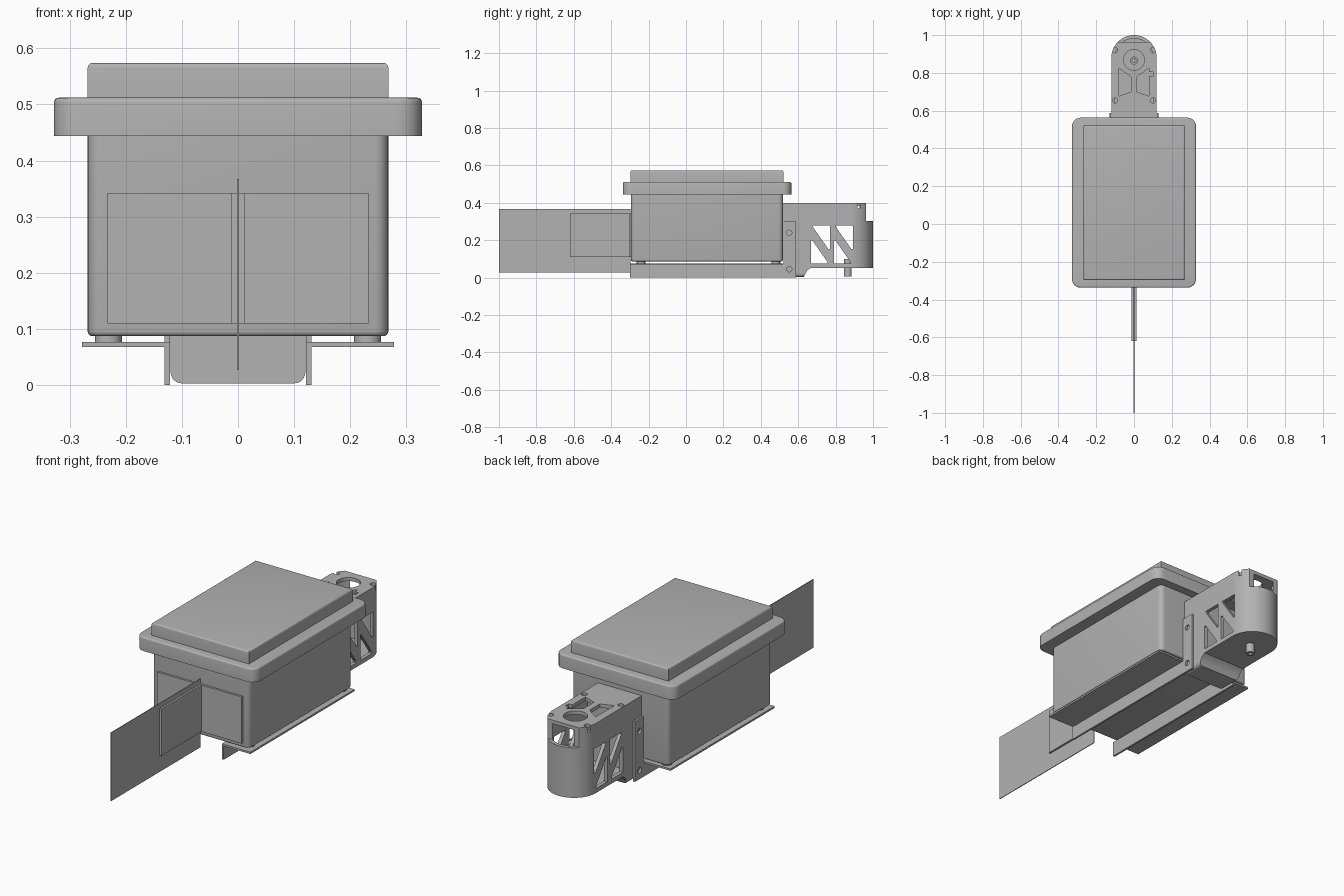
import bpy, bmesh, math
from mathutils import Vector

if "Cube" in bpy.data.objects:
    bpy.data.objects.remove(bpy.data.objects["Cube"])

grey = bpy.data.materials.new("plain grey")
grey.use_nodes = True
colour = (0.45, 0.45, 0.45, 1)
grey.diffuse_color = colour
grey.node_tree.nodes["Principled BSDF"].inputs["Base Color"].default_value = colour


def finish(name, bm):
    bmesh.ops.recalc_face_normals(bm, faces=bm.faces)
    mesh = bpy.data.meshes.new(name)
    bm.to_mesh(mesh)
    bm.free()
    mesh.materials.append(grey)
    ob = bpy.data.objects.new(name, mesh)
    bpy.context.collection.objects.link(ob)
    return ob


def prism(name, outline, lo, hi, axis="z"):
    """Extrude a 2D outline along an axis."""
    place = {"x": lambda a, b, c: (c, a, b),
             "y": lambda a, b, c: (a, c, b),
             "z": lambda a, b, c: (a, b, c)}[axis]
    bm = bmesh.new()
    face = bm.faces.new([bm.verts.new(place(a, b, lo)) for a, b in outline])
    new = bmesh.ops.extrude_face_region(bm, geom=[face])["geom"]
    bmesh.ops.translate(bm, vec=Vector(place(0, 0, hi - lo)),
                        verts=[v for v in new if isinstance(v, bmesh.types.BMVert)])
    return finish(name, bm)


def arc(x, y, r, start=0, end=360, steps=32):
    turns = [math.radians(start + (end - start) * i / steps) for i in range(steps + 1)]
    if end - start == 360:
        turns.pop()
    return [(x + r * math.cos(t), y + r * math.sin(t)) for t in turns]


def rect(x0, x1, y0, y1, r=0):
    if not r:
        return [(x0, y0), (x1, y0), (x1, y1), (x0, y1)]
    return (arc(x1 - r, y1 - r, r, 0, 90, 6) + arc(x0 + r, y1 - r, r, 90, 180, 6)
            + arc(x0 + r, y0 + r, r, 180, 270, 6) + arc(x1 - r, y0 + r, r, 270, 359.99, 6))


def round_rim(ob, z, r):
    """Round the edges lying at height z."""
    bm = bmesh.new()
    bm.from_mesh(ob.data)
    rim = [e for e in bm.edges if all(abs(v.co.z - z) < 1e-4 for v in e.verts)]
    bmesh.ops.bevel(bm, geom=rim, offset=r, segments=4, profile=0.5, affect="EDGES")
    bm.to_mesh(ob.data)
    bm.free()


def combine(ob, others, operation="DIFFERENCE"):
    for other in others:
        mod = ob.modifiers.new("cut", "BOOLEAN")
        mod.operation, mod.solver, mod.object = operation, "EXACT", other
        bpy.context.view_layer.objects.active = ob
        bpy.ops.object.modifier_apply(modifier=mod.name)
        bpy.data.objects.remove(other)


def smooth(ob):
    bpy.ops.object.select_all(action="DESELECT")
    ob.select_set(True)
    bpy.context.view_layer.objects.active = ob
    bpy.ops.object.shade_smooth_by_angle(angle=math.radians(30))


# Enclosure: tub, overhanging rim and raised lid
tub = prism("enclosure_tub", rect(-0.268, 0.268, -0.295, 0.519, 0.025), 0.087, 0.45)
round_rim(tub, 0.087, 0.009)
rim = prism("enclosure_rim", rect(-0.328, 0.328, -0.337, 0.563, 0.045), 0.444, 0.512)
round_rim(rim, 0.512, 0.008)
lid = prism("enclosure_lid", rect(-0.268, 0.268, -0.297, 0.521), 0.51, 0.574)
round_rim(lid, 0.574, 0.009)
for part in (tub, rim, lid):
    smooth(part)

# Fin with an angle bracket on each side
prism("tail_fin", rect(-0.002, 0.002, -1, -0.296), 0.027, 0.367)
for side, s in (("left", 1), ("right", -1)):
    angle = [(s * x, y) for x, y in
             [(0.002, -0.62), (0.012, -0.62), (0.012, -0.305),
              (0.233, -0.305), (0.233, -0.295), (0.002, -0.295)]]
    prism(side + "_fin_bracket", angle, 0.11, 0.342)

    # Support rails with rubber feet
    web = [(-0.3, 0), (0.588, 0), (0.588, 0.3), (0.52, 0.3), (0.52, 0.077), (-0.3, 0.077)]
    rail = prism(side + "_rail_web", web, *sorted((s * 0.121, s * 0.131)), axis="x")
    combine(rail, [prism("hole", arc(0.552, z, 0.014), -0.2, 0.2, "x") for z in (0.045, 0.24)])
    smooth(rail)
    prism(side + "_rail_flange", rect(*sorted((s * 0.131, s * 0.278)), -0.3, 0.519), 0.068, 0.077)
    for end, y in (("front", -0.24), ("back", 0.48)):
        smooth(prism(side + "_" + end + "_foot", arc(s * 0.231, y, 0.024), 0.077, 0.089))

# Motor mount: round-ended hollow housing
mount = prism("motor_mount", [(-0.12, 0.52), (0.12, 0.52)] + arc(0, 0.88, 0.12, 0, 180), 0.053, 0.4)
cuts = [prism("cavity", [(-0.102, 0.63), (0.102, 0.63)] + arc(0, 0.88, 0.102, 0, 180), 0.07, 0.382),
        prism("rear_opening", rect(-0.2, 0.2, 0.963, 1.1), 0.302, 0.5),
        prism("shaft_hole", arc(0, 0.868, 0.055), 0.35, 0.45),
        prism("slot", rect(0.08, 0.1, 0.78, 0.805), 0.35, 0.45)]
for s in (1, -1):
    vent = [(s * 0.08, 0.825), (s * 0.016, 0.78), (s * 0.016, 0.7), (s * 0.08, 0.677)]
    cuts.append(prism("top_vent", vent, 0.35, 0.45))
    cuts += [prism("screw_hole", arc(s * 0.1, y, 0.014, steps=16), 0.37, 0.45) for y in (0.655, 0.92)]
# Triangular truss windows through both sides
for y in (0.667, 0.79):
    cuts.append(prism("lower_window", [(y, 0.075), (y + 0.09, 0.075), (y + 0.09, 0.083),
                                       (y + 0.008, 0.2), (y, 0.2)], -0.2, 0.2, "x"))
    cuts.append(prism("upper_window", [(y + 0.012, 0.278), (y + 0.102, 0.278), (y + 0.102, 0.153),
                                       (y + 0.094, 0.153), (y + 0.012, 0.27)], -0.2, 0.2, "x"))
combine(mount, cuts)
smooth(mount)

# Lower lip of the mount, sloping up to the housing
lip = prism("mount_lip", [(0.52, 0.003), (0.63, 0.003), (0.638, 0.02), (0.65, 0.04), (0.67, 0.054),
                          (0.52, 0.054)], -0.12, 0.12, "x")
combine(lip, [prism("lip_section", rect(-0.12, 0.12, 0.003, 0.2, 0.02), 0.4, 0.8, "y")], "INTERSECT")
smooth(lip)

# Motor shaft tube
shaft = prism("motor_shaft", arc(0, 0.865, 0.021), 0.005, 0.1)
combine(shaft, [prism("bore", arc(0, 0.865, 0.01), -0.1, 0.2)])
smooth(shaft)
